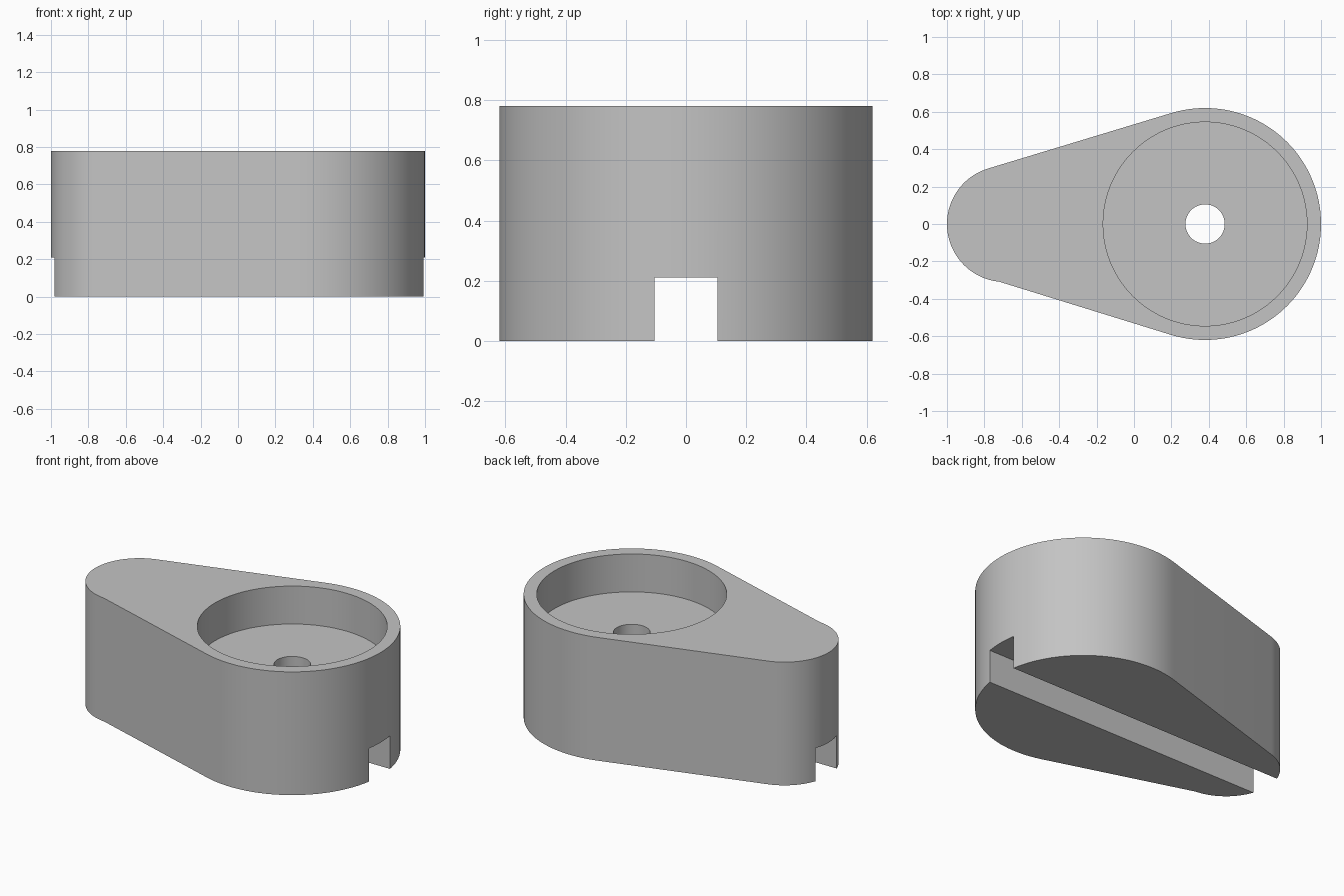
import bpy, bmesh
from math import sin, cos, pi, asin

cube = bpy.data.objects.get("Cube")
if cube:
    bpy.data.objects.remove(cube, do_unlink=True)

HEIGHT = 0.78
BIG_X, BIG_R = 0.38, 0.62
TIP_X, TIP_R = -0.69, 0.31

grey = bpy.data.materials.new("grey plastic")
grey.use_nodes = True
colour = (0.55, 0.55, 0.55, 1)
grey.diffuse_color = colour
grey.node_tree.nodes["Principled BSDF"].inputs["Base Color"].default_value = colour


def arc(cx, r, start, end, steps):
    angles = [start + (end - start) * i / steps for i in range(steps + 1)]
    return [(cx + r * cos(a), r * sin(a)) for a in angles]


def prism(name, outline, bottom, top):
    """Extrude a counter-clockwise outline between two heights."""
    bm = bmesh.new()
    face = bm.faces.new([bm.verts.new((x, y, bottom)) for x, y in outline])
    extruded = bmesh.ops.extrude_face_region(bm, geom=[face])["geom"]
    moved = [v for v in extruded if isinstance(v, bmesh.types.BMVert)]
    bmesh.ops.translate(bm, verts=moved, vec=(0, 0, top - bottom))
    bmesh.ops.recalc_face_normals(bm, faces=bm.faces)
    mesh = bpy.data.meshes.new(name)
    bm.to_mesh(mesh)
    bm.free()
    mesh.materials.append(grey)
    obj = bpy.data.objects.new(name, mesh)
    bpy.context.collection.objects.link(obj)
    return obj


# Teardrop body: large round end tapering to a small round tip
tangent = pi / 2 + asin((BIG_R - TIP_R) / (BIG_X - TIP_X))
outline = arc(BIG_X, BIG_R, -tangent, tangent, 72)
outline += arc(TIP_X, TIP_R, tangent, 1.5 * pi - 0.1, 48)
body = prism("teardrop_body", outline, 0, HEIGHT)

# Cutters: round pocket, drilled hole and the slot along the underside
full = 2 * pi
pocket = prism("pocket_cutter", arc(BIG_X, 0.545, 0, full, 96)[:-1], 0.54, 1)
hole = prism("hole_cutter", arc(BIG_X, 0.105, 0, full, 48)[:-1], 0.1, 0.7)
w = 0.105
slot = prism("slot_cutter", [(-2, -w), (2, -w), (2, w), (-2, w)], -0.2, 0.21)

bpy.ops.object.select_all(action='DESELECT')
bpy.context.view_layer.objects.active = body
body.select_set(True)
for cutter in (pocket, slot, hole):
    cutter.hide_render = True
    mod = body.modifiers.new(cutter.name, 'BOOLEAN')
    mod.operation = 'DIFFERENCE'
    mod.solver = 'EXACT'
    mod.object = cutter
    bpy.ops.object.modifier_apply(modifier=mod.name)
    bpy.data.objects.remove(cutter, do_unlink=True)

bpy.ops.object.shade_smooth_by_angle(angle=pi / 6)
